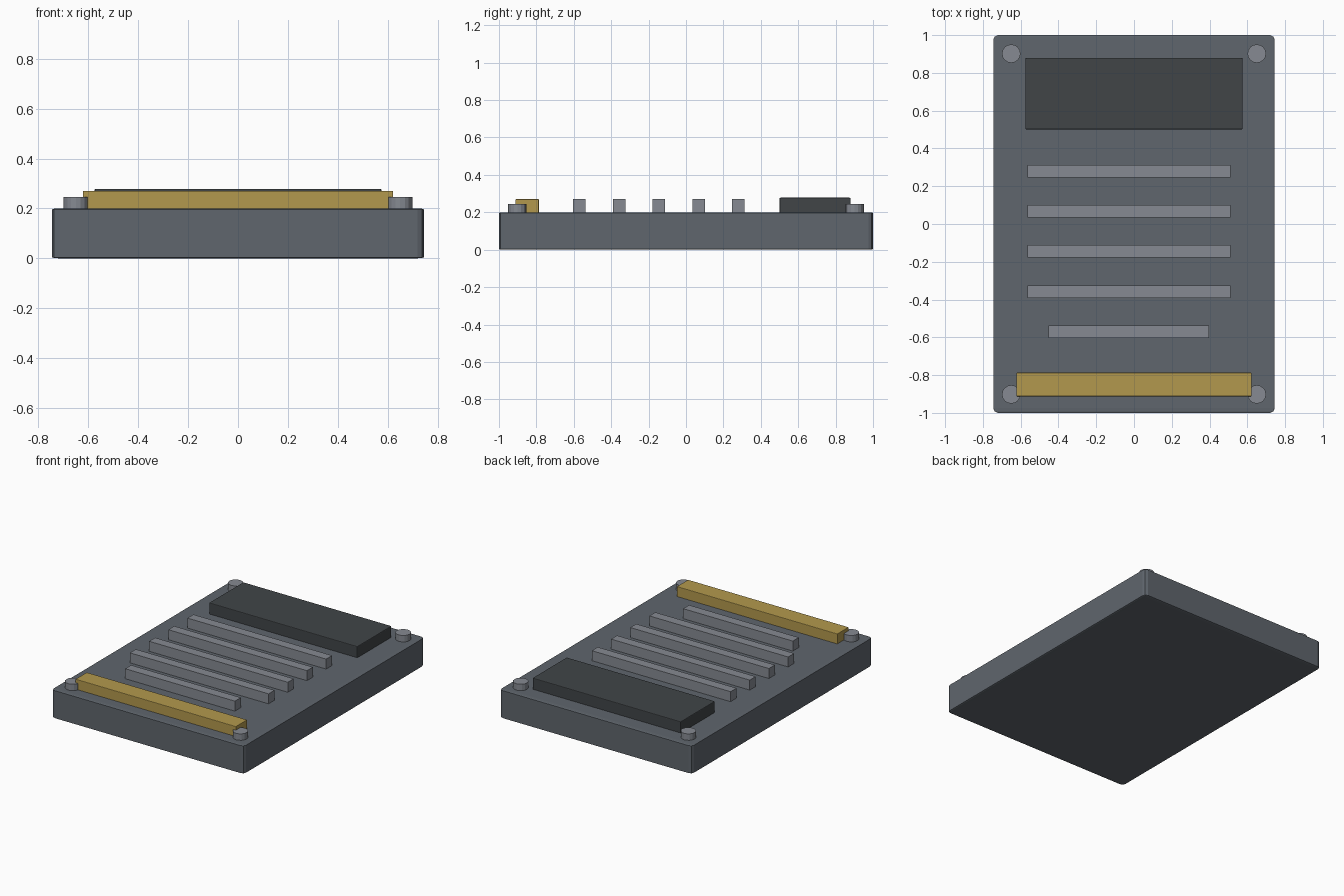
import bpy, bmesh
from mathutils import Matrix

if "Cube" in bpy.data.objects:
    bpy.data.objects.remove(bpy.data.objects["Cube"])


def material(name, rgb):
    m = bpy.data.materials.new(name)
    m.diffuse_color = (*rgb, 1)
    m.use_nodes = True
    m.node_tree.nodes["Principled BSDF"].inputs["Base Color"].default_value = m.diffuse_color
    return m


SLATE = material("slate grey", (0.115, 0.132, 0.153))
CHARCOAL = material("charcoal", (0.052, 0.059, 0.064))
GOLD = material("gold", (0.45, 0.318, 0.074))
STEEL = material("light steel", (0.238, 0.254, 0.287))


def finish(bm, name, mat):
    me = bpy.data.meshes.new(name)
    bm.to_mesh(me)
    bm.free()
    me.materials.append(mat)
    ob = bpy.data.objects.new(name, me)
    bpy.context.collection.objects.link(ob)
    return ob


def box(name, mat, x, y, z, bevel=0.0, flatten=1.0, segments=2):
    """Box from (min, max) ranges; flatten shrinks the bevel along z."""
    bm = bmesh.new()
    size = (x[1] - x[0], y[1] - y[0], (z[1] - z[0]) / flatten)
    bmesh.ops.create_cube(bm, size=1, matrix=Matrix.Diagonal((*size, 1)))
    if bevel:
        bmesh.ops.bevel(bm, geom=bm.edges[:], offset=bevel, segments=segments,
                        profile=0.5, affect='EDGES')
    bmesh.ops.scale(bm, vec=(1, 1, flatten), verts=bm.verts)
    bmesh.ops.translate(bm, vec=[(a + b) / 2 for a, b in (x, y, z)], verts=bm.verts)
    return finish(bm, name, mat)


# Main slab with rounded corners
box("base_slab", SLATE, (-0.745, 0.745), (-1, 1), (0, 0.2), bevel=0.025, flatten=0.15)

# Raised dark panel and gold contact strip
box("dark_panel", CHARCOAL, (-0.575, 0.575), (0.5, 0.88), (0.19, 0.278),
    bevel=0.006, flatten=0.6)
box("gold_strip", GOLD, (-0.622, 0.622), (-0.912, -0.787), (0.19, 0.27),
    bevel=0.003)

# Row of raised ribs, the front one shorter
for i in range(5):
    yc = -0.57 + 0.2125 * i
    half = 0.425 if i == 0 else 0.5375
    box(f"rib_{i + 1}", STEEL, (-0.027 - half, -0.027 + half),
        (yc - 0.033, yc + 0.033), (0.19, 0.27))

# Corner screws
for sx in (-1, 1):
    for sy in (-1, 1):
        bm = bmesh.new()
        bmesh.ops.create_cone(bm, cap_ends=True, segments=16, radius1=0.049,
                              radius2=0.049, depth=0.055,
                              matrix=Matrix.Translation((0.65 * sx, 0.902 * sy, 0.2175)))
        side = "left" if sx < 0 else "right"
        end = "front" if sy < 0 else "back"
        finish(bm, f"screw_{end}_{side}", STEEL)
